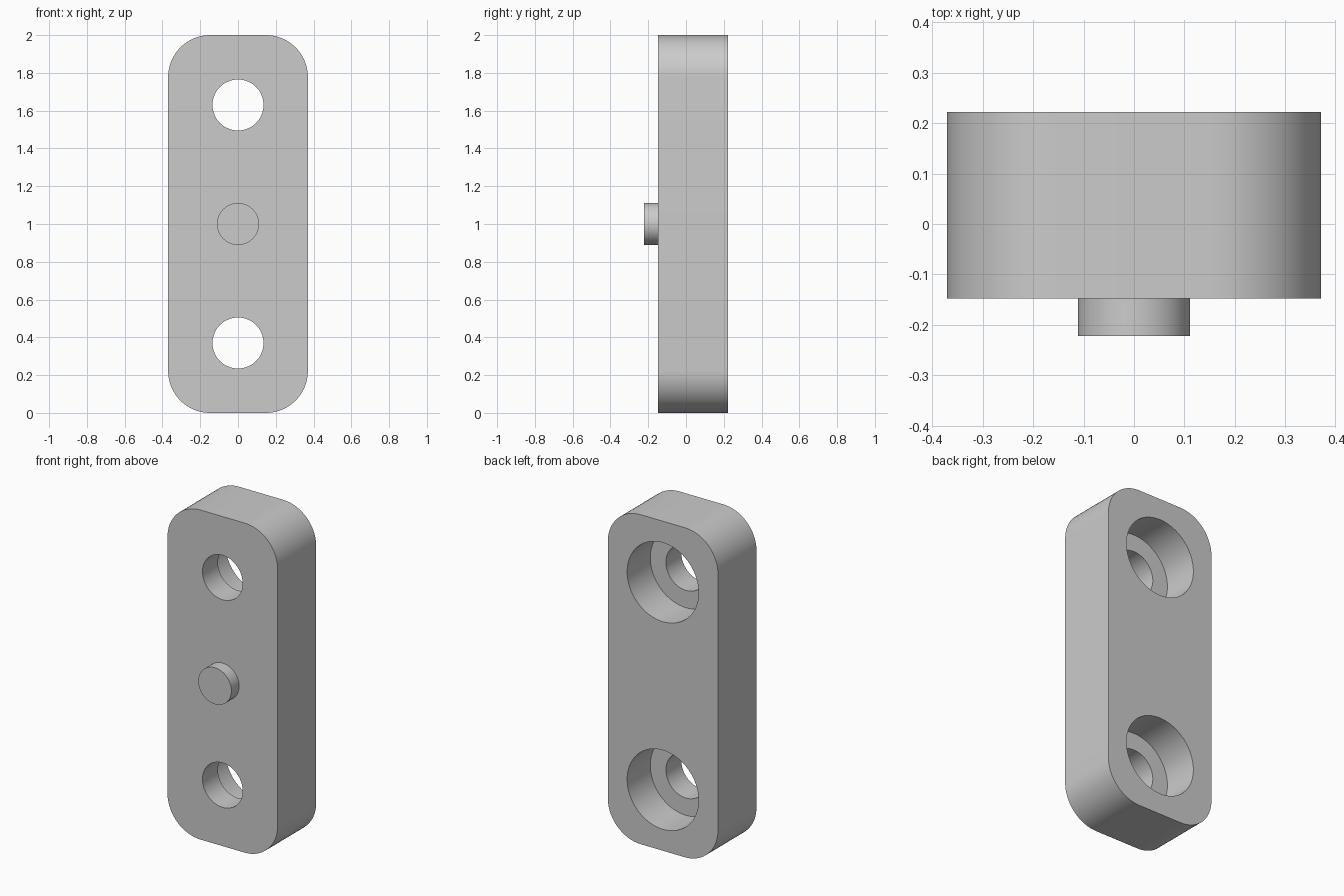
import bpy, bmesh
from math import radians
from mathutils import Matrix

if "Cube" in bpy.data.objects:
    bpy.data.objects.remove(bpy.data.objects["Cube"], do_unlink=True)

FRONT, BACK, STEP = -0.148, 0.222, 0.0   # y of plate faces and counterbore floor
HOLE_HEIGHTS = (0.37, 1.63)

grey = bpy.data.materials.new("light grey")
grey.use_nodes = True
grey.diffuse_color = (0.6, 0.6, 0.6, 1)
grey.node_tree.nodes["Principled BSDF"].inputs["Base Color"].default_value = (0.6, 0.6, 0.6, 1)


def make_object(name, bm):
    mesh = bpy.data.meshes.new(name)
    bm.to_mesh(mesh)
    bm.free()
    mesh.materials.append(grey)
    obj = bpy.data.objects.new(name, mesh)
    bpy.context.collection.objects.link(obj)
    return obj


def cylinder(name, radius, y0, y1, z):
    """Cylinder along y from y0 to y1."""
    bm = bmesh.new()
    place = Matrix.Translation((0, (y0 + y1) / 2, z)) @ Matrix.Rotation(radians(90), 4, "X")
    bmesh.ops.create_cone(bm, cap_ends=True, segments=64, radius1=radius,
                          radius2=radius, depth=y1 - y0, matrix=place)
    return make_object(name, bm)


def smooth(obj):
    bpy.ops.object.select_all(action="DESELECT")
    obj.select_set(True)
    bpy.context.view_layer.objects.active = obj
    bpy.ops.object.shade_smooth_by_angle(angle=radians(30))


# Plate with four rounded corners
bm = bmesh.new()
place = Matrix.Translation((0, (FRONT + BACK) / 2, 1)) @ Matrix.Diagonal((0.74, BACK - FRONT, 2, 1))
bmesh.ops.create_cube(bm, size=1, matrix=place)
corners = [e for e in bm.edges if abs(e.verts[0].co.y - e.verts[1].co.y) > 0.1]
bmesh.ops.bevel(bm, geom=corners, offset=0.222, offset_type="OFFSET",
                segments=16, profile=0.5, affect="EDGES")
plate = make_object("plate", bm)

# Counterbored screw holes: wide from the back, narrow right through
cutters = []
for z in HOLE_HEIGHTS:
    cutters.append(cylinder("counterbore_cutter", 0.24, STEP, BACK + 0.1, z))
    cutters.append(cylinder("hole_cutter", 0.135, FRONT - 0.1, BACK + 0.05, z))
for cutter in cutters:
    cutter.hide_render = True
    cut = plate.modifiers.new("cut", "BOOLEAN")
    cut.operation = "DIFFERENCE"
    cut.solver = "EXACT"
    cut.object = cutter
bpy.context.view_layer.objects.active = plate
for name in [m.name for m in plate.modifiers]:
    bpy.ops.object.modifier_apply(modifier=plate.modifiers[0].name)
for cutter in cutters:
    bpy.data.objects.remove(cutter, do_unlink=True)
smooth(plate)

# Locating pin on the front face
pin = cylinder("locating_pin", 0.111, -0.222, FRONT + 0.01, 1)
smooth(pin)
